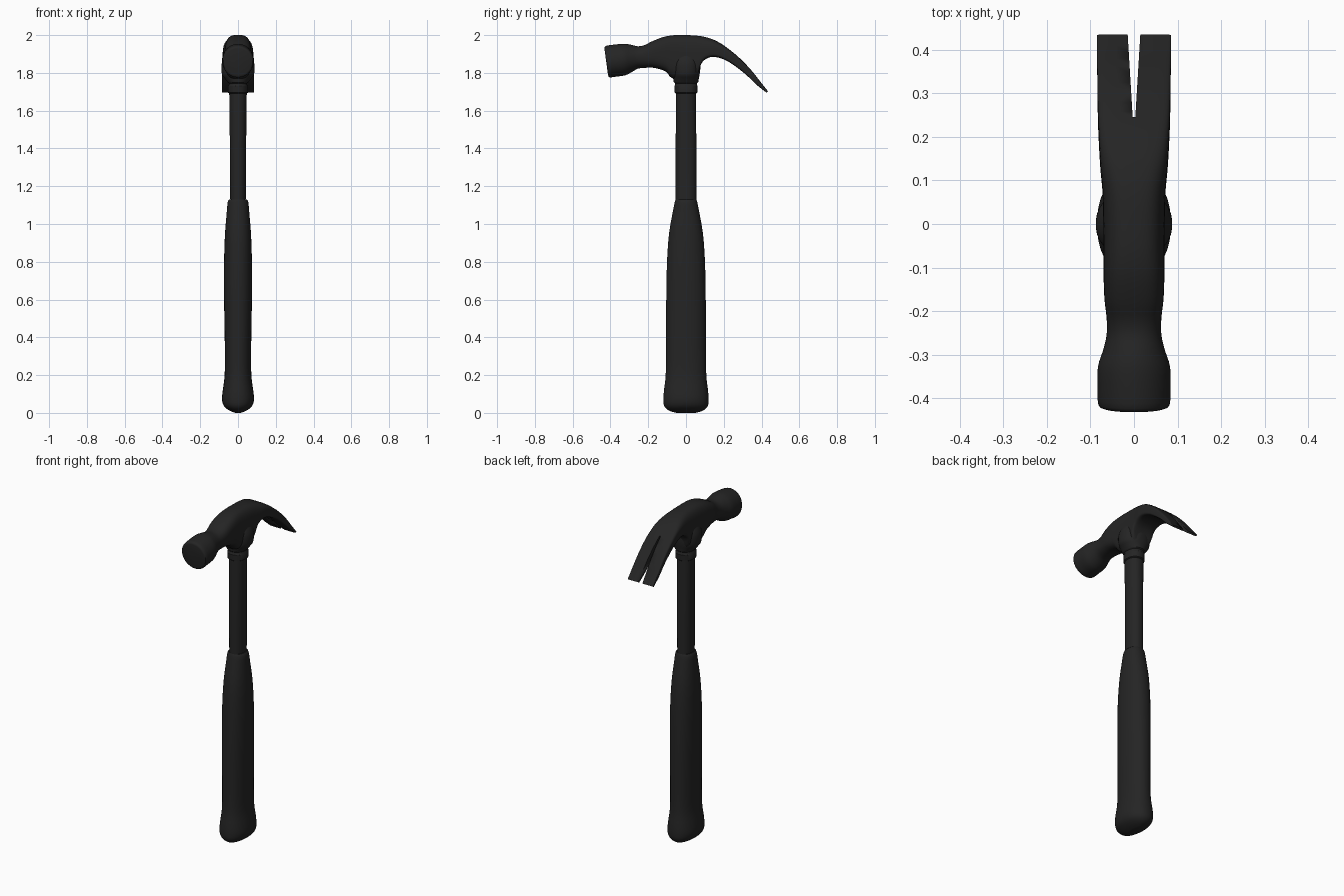
import bpy, bmesh
from math import cos, sin, pi, copysign
from mathutils import Vector

cube = bpy.data.objects.get("Cube")
if cube:
    bpy.data.objects.remove(cube, do_unlink=True)

black = bpy.data.materials.new("matte black")
black.use_nodes = True
colour = (0.018, 0.018, 0.018, 1)
black.diffuse_color = colour
bsdf = black.node_tree.nodes["Principled BSDF"]
bsdf.inputs["Base Color"].default_value = colour
bsdf.inputs["Roughness"].default_value = 0.7


def finish(name, bm, angle=40):
    bmesh.ops.recalc_face_normals(bm, faces=bm.faces)
    mesh = bpy.data.meshes.new(name)
    bm.to_mesh(mesh)
    bm.free()
    obj = bpy.data.objects.new(name, mesh)
    bpy.context.collection.objects.link(obj)
    mesh.materials.append(black)
    bpy.ops.object.select_all(action='DESELECT')
    obj.select_set(True)
    bpy.context.view_layer.objects.active = obj
    bpy.ops.object.shade_smooth_by_angle(angle=angle * pi / 180)
    return obj


def smooth(rows, steps):
    """Catmull-Rom interpolation between rows of numbers."""
    out = []
    for i in range(len(rows) - 1):
        a, b, c, d = (rows[max(0, min(len(rows) - 1, i + k))] for k in (-1, 0, 1, 2))
        for s in range(steps):
            t = s / steps
            out.append([q + t / 2 * (r - p + t * (2*p - 5*q + 4*r - u + t * (3*(q - r) + u - p)))
                        for p, q, r, u in zip(a, b, c, d)])
    return out + [list(rows[-1])]


def loft(rings, sides=32):
    """Skin rings of (centre, axis u, axis v, squareness), capped at both ends."""
    bm = bmesh.new()
    loops = []
    for centre, u, v, power in rings:
        loop = []
        for i in range(sides):
            a = 2 * pi * (i + 0.5) / sides
            c, s = cos(a), sin(a)
            cu = copysign(abs(c) ** (2 / power), c)
            sv = copysign(abs(s) ** (2 / power), s)
            loop.append(bm.verts.new(centre + u * cu + v * sv))
        loops.append(loop)
    for a, b in zip(loops, loops[1:]):
        for i in range(sides):
            j = (i + 1) % sides
            bm.faces.new((a[i], a[j], b[j], b[i]))
    bm.faces.new(loops[0])
    bm.faces.new(loops[-1])
    return bm


def upright(name, rows, power=2.2, steps=1):
    """Oval column from rows of (height, half width, half depth)."""
    rows = smooth(rows, steps) if steps > 1 else rows
    return finish(name, loft([(Vector((0, 0, z)), Vector((x, 0, 0)), Vector((0, y, 0)), power)
                              for z, x, y in rows]))


# Handle: grip, shaft and collar
upright("grip", [(0, .015, .05), (.012, .045, .09), (.035, .074, .115), (.07, .085, .12),
                 (.12, .081, .117), (.2, .071, .108), (.35, .07, .106), (.6, .074, .105),
                 (.8, .074, .101), (.95, .069, .09), (1.06, .06, .071), (1.115, .055, .06),
                 (1.13, .047, .055)], steps=3)
upright("shaft", [(1.1, .041, .055), (1.4, .043, .055), (1.72, .047, .053)])
upright("collar", [(1.69, .046, .053), (1.695, .053, .06), (1.73, .053, .062),
                   (1.735, .049, .058), (1.745, .049, .058), (1.75, .055, .065), (1.77, .056, .066)])

# Head neck with the bulging cheeks
upright("head_cheeks", [(1.75, .055, .065), (1.77, .07, .068), (1.79, .084, .072),
                        (1.82, .088, .076), (1.86, .084, .076), (1.91, .06, .06)], steps=3)

# Head: top y, top z, bottom y, bottom z, half width, squareness
stations = [
    (-.432, 1.93, -.413, 1.79, .07, 2), (-.424, 1.943, -.405, 1.776, .082, 2),
    (-.38, 1.95, -.37, 1.78, .084, 2), (-.33, 1.954, -.325, 1.786, .083, 2),
    (-.295, 1.95, -.29, 1.802, .072, 2), (-.255, 1.941, -.255, 1.822, .063, 2.2),
    (-.22, 1.947, -.21, 1.827, .063, 2.5), (-.18, 1.967, -.16, 1.825, .068, 2.9),
    (-.12, 1.99, -.105, 1.805, .07, 3.1), (-.06, 2, -.07, 1.77, .07, 3.1),
    (.01, 2, .03, 1.765, .071, 3.1), (.07, 1.996, .062, 1.78, .072, 3.2),
    (.12, 1.985, .075, 1.835, .074, 3.4), (.165, 1.967, .1, 1.87, .077, 4),
    (.215, 1.935, .15, 1.885, .08, 5), (.28, 1.882, .225, 1.859, .083, 6),
    (.345, 1.815, .31, 1.797, .084, 7), (.395, 1.752, .37, 1.74, .085, 8),
    (.435, 1.702, .425, 1.696, .085, 8)]
rings = []
for ty, tz, by, bz, width, power in smooth(stations, 3):
    top, bottom = Vector((0, ty, tz)), Vector((0, by, bz))
    rings.append(((top + bottom) / 2, Vector((width, 0, 0)), (top - bottom) / 2, power))
head = finish("claw_head", loft(rings, 40), 35)

# Tapered slot that splits the claw
bm = bmesh.new()
outline = [(-.003, .245), (.003, .245), (.016, .46), (-.016, .46)]
low = [bm.verts.new((x, y, 1.6)) for x, y in outline]
high = [bm.verts.new((x, y, 2.1)) for x, y in outline]
bm.faces.new(low)
bm.faces.new(high)
for i in range(4):
    j = (i + 1) % 4
    bm.faces.new((low[i], low[j], high[j], high[i]))
slot = finish("claw_slot_cutter", bm)
slot.hide_render = True
slot.hide_viewport = True
cut = head.modifiers.new("claw slot", 'BOOLEAN')
cut.operation = 'DIFFERENCE'
cut.solver = 'EXACT'
cut.object = slot
